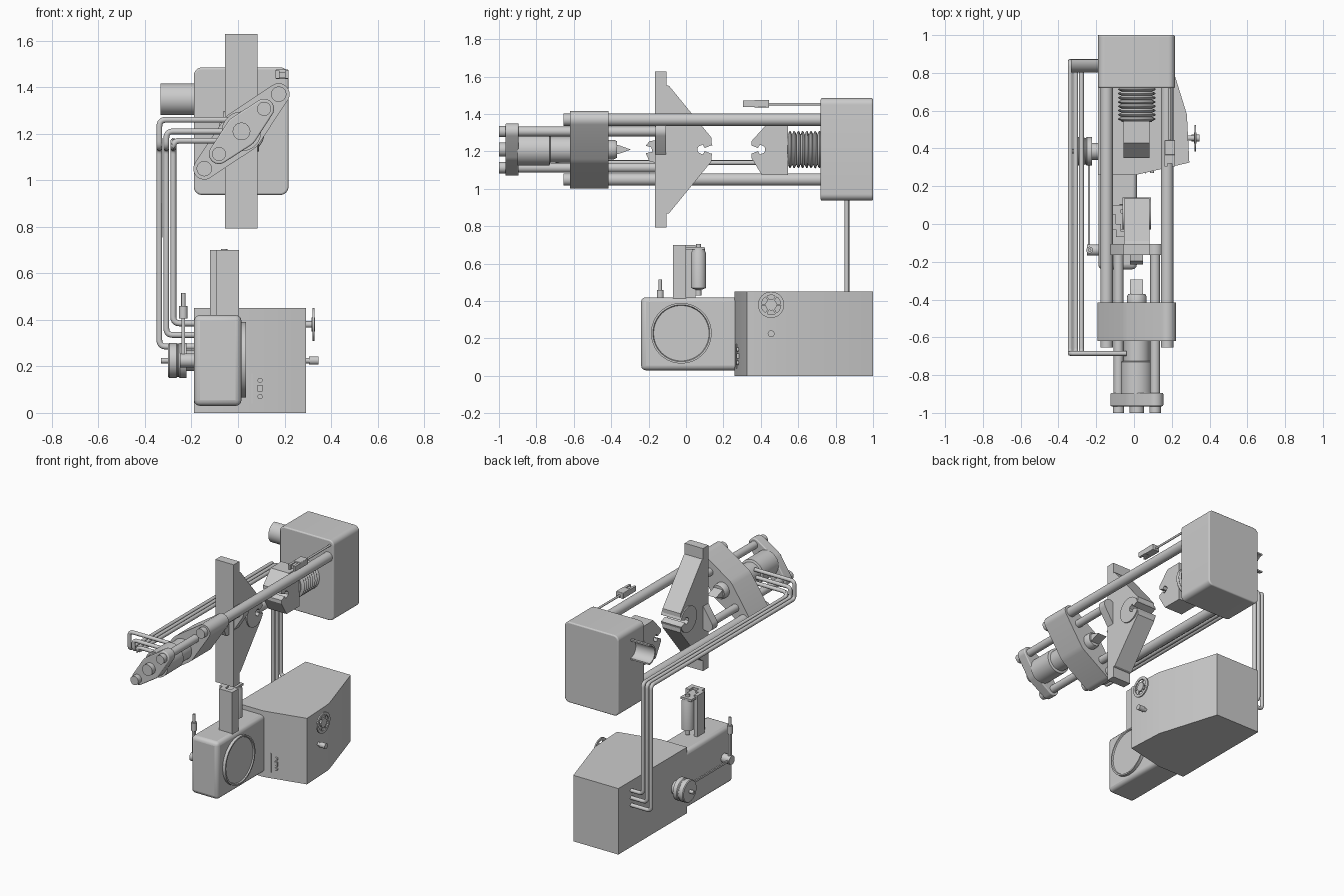
import bpy, bmesh, math
from mathutils import Vector
from mathutils.geometry import convex_hull_2d

if "Cube" in bpy.data.objects:
    bpy.data.objects.remove(bpy.data.objects["Cube"])

CX, CZ = 0.015, 1.21          # centre line of the upper clamping unit
MAP = {'X': lambda a, b, t: (t, a, b), 'Y': lambda a, b, t: (a, t, b), 'Z': lambda a, b, t: (a, b, t)}


def finish(name, bm, bevel=0, seg=3):
    bmesh.ops.remove_doubles(bm, verts=bm.verts, dist=1e-5)
    bmesh.ops.recalc_face_normals(bm, faces=bm.faces)
    me = bpy.data.meshes.new(name)
    bm.to_mesh(me)
    bm.free()
    ob = bpy.data.objects.new(name, me)
    bpy.context.collection.objects.link(ob)
    if bevel:
        m = ob.modifiers.new("bevel", 'BEVEL')
        m.width, m.segments, m.limit_method = bevel, seg, 'ANGLE'
        m.angle_limit = math.radians(40)
    return ob


def prism(name, pts, axis, t0, t1, bevel=0):
    bm = bmesh.new()
    f = MAP[axis]
    rings = [[bm.verts.new(f(a, b, t)) for a, b in pts] for t in (t0, t1)]
    bm.faces.new(rings[0])
    bm.faces.new(rings[1])
    n = len(pts)
    for i in range(n):
        j = (i + 1) % n
        bm.faces.new((rings[0][i], rings[0][j], rings[1][j], rings[1][i]))
    return finish(name, bm, bevel)


def box(name, x0, x1, y0, y1, z0, z1, bevel=0):
    return prism(name, [(x0, y0), (x1, y0), (x1, y1), (x0, y1)], 'Z', z0, z1, bevel)


def lathe(name, profile, axis, a, b, n=40, closed=False):
    """Revolve (radius, position along axis) points around an axis at (a, b)."""
    bm = bmesh.new()
    f = MAP[axis]
    rows = [[bm.verts.new(f(a + r * math.cos(k * math.tau / n), b + r * math.sin(k * math.tau / n), t))
             for k in range(n)] for r, t in profile]
    pairs = list(zip(rows, rows[1:])) + ([(rows[-1], rows[0])] if closed else [])
    for p, q in pairs:
        for k in range(n):
            j = (k + 1) % n
            bm.faces.new((p[k], p[j], q[j], q[k]))
    return finish(name, bm)


def cyl(name, axis, a, b, r, t0, t1, n=32):
    return lathe(name, [(0, t0), (r, t0), (r, t1), (0, t1)], axis, a, b, n)


def hull(circles, n=32):
    pts = [Vector((x + r * math.cos(k * math.tau / n), z + r * math.sin(k * math.tau / n)))
           for x, z, r in circles for k in range(n)]
    return [tuple(pts[i]) for i in convex_hull_2d(pts)]


def lozenge(off, r_end, r_mid):
    return hull([(CX - off, CZ - off, r_end), (CX, CZ, r_mid), (CX + off, CZ + off, r_end)])


def tube(name, pts, r, bend):
    """Pipe with rounded corners."""
    pts = [Vector(p) for p in pts]
    path = [pts[0]]
    for a, p, b in zip(pts, pts[1:], pts[2:]):
        s, e = p + (a - p).normalized() * bend, p + (b - p).normalized() * bend
        path += [s.lerp(p, t).lerp(p.lerp(e, t), t) for t in (0, .2, .4, .6, .8, 1)]
    path.append(pts[-1])
    cu = bpy.data.curves.new(name, 'CURVE')
    cu.dimensions, cu.bevel_depth, cu.bevel_resolution, cu.use_fill_caps = '3D', r, 3, True
    sp = cu.splines.new('POLY')
    sp.points.add(len(path) - 1)
    for q, p in zip(sp.points, path):
        q.co = (*p, 1)
    ob = bpy.data.objects.new(name, cu)
    bpy.context.collection.objects.link(ob)


# --- lower cabinet and front drive housing
prism("base_cabinet", [(-.19, 1), (.15, 1), (.28, .58), (.293, .325), (.01, .26), (-.19, .26)], 'Z', 0, .45)
box("drive_housing", -.189, .015, -.24, .34, .03, .42, .025)
lathe("side_cover", [(0, .027), (.148, .027), (.152, .035), (.162, .035), (.162, .0), (0, .0)], 'X', -.025, .228, 64)

# --- handwheel and push button on the right of the cabinet
lathe("handwheel_rim", [(.052, .32), (.07, .32), (.07, .329), (.052, .329)], 'X', .455, .38, 40, True)
cyl("handwheel_hub", 'X', .455, .38, .03, .317, .33)
cyl("handwheel_shaft", 'X', .455, .38, .014, .27, .32)
for i in range(3):
    a = i * math.pi / 3
    d, p = Vector((math.cos(a), math.sin(a))) * .06, Vector((-math.sin(a), math.cos(a))) * .005
    c = Vector((.455, .38))
    prism("handwheel_spoke", [tuple(c + v) for v in (d + p, -d + p, -d - p, d - p)], 'X', .322, .327)
cyl("side_button_shaft", 'X', .455, .225, .012, .27, .32)
cyl("side_button", 'X', .455, .225, .018, .305, .347)

# --- controls on the angled front panel
for z in (.14, .07):
    cyl("panel_button", 'Y', .095, z, .011, .27, .29, 16)
box("panel_switch", .084, .106, .27, .295, .092, .12)
box("panel_slot", .057, .062, .266, .285, .04, .17)

# --- mast and bottle on the drive housing
prism("mast", [(-.095, -.07), (.005, -.07), (.005, 0), (-.025, 0), (-.025, -.04),
               (-.07, -.04), (-.07, 0), (-.095, 0)], 'Z', .41, .70)
box("bottle_bracket", -.12, -.095, -.03, .05, .41, .70)
box("bottle_clamp", -.11, -.03, -.03, .10, .675, .69)
lathe("bottle", [(0, .43), (.015, .43), (.015, .46), (.04, .47), (.04, .655), (.034, .67),
                 (.034, .68), (0, .68)], 'Z', -.06, .067)
cyl("bottle_cap", 'Z', -.06, .067, .014, .68, .705, 20)

# --- crank disc, link rod and lever on the left side
lathe("crank_disc", [(0, -.30), (.07, -.30), (.075, -.295), (.075, -.265), (.07, -.26), (.07, -.255),
                     (.075, -.25), (.075, -.222), (0, -.222)], 'X', .385, .225, 48)
cyl("crank_shaft", 'X', .385, .225, .012, -.33, -.18)
cyl("crank_collar", 'X', .385, .225, .045, -.222, -.185)
box("link_rod", -.243, -.233, -.13, .385, .218, .232)
cyl("lever_hub", 'X', -.138, .225, .03, -.25, -.185)
box("lever_arm", -.242, -.228, -.148, -.128, .21, .42)
cyl("lever_grip", 'Z', -.235, -.138, .018, .405, .46, 24)
cyl("lever_tip", 'Z', -.235, -.138, .009, .45, .515, 16)

# --- rear platen and the two diagonal tie bars
prism("rear_platen", hull([(x, z, .035) for x in (-.155, .182) for z in (.972, 1.45)]), 'Y', .72, 1, .008)
for s in (-1, 1):
    cyl("tie_bar", 'Y', CX + s * .16, CZ + s * .16, .033, -.655, .73)
    cyl("pull_rod", 'Y', CX + s * .097, CZ + s * .097, .026, -1, -.12)
    cyl("pull_rod_nut", 'Y', CX + s * .097, CZ + s * .097, .03, -1, -.96)

# --- front plate, end plate and crosshead share one lozenge shape
prism("front_plate", lozenge(.16, .047, .092), 'Y', -.62, -.415)
prism("end_plate", lozenge(.097, .043, .072), 'Y', -.965, -.895, .006)
prism("crosshead", lozenge(.097, .043, .072), 'Y', -.163, -.107)

# --- hydraulic cylinder and chisel nozzle
lathe("hydraulic_cylinder", [(0, -.9), (.085, -.9), (.085, -.73), (.07, -.725), (.07, -.61), (0, -.61)], 'Y', CX, CZ, 48)
cyl("cylinder_end_cap", 'Y', CX, CZ, .038, -1, -.96)
lathe("nozzle_collar", [(0, -.42), (.052, -.42), (.052, -.385), (.045, -.37), (0, -.37)], 'Y', CX, CZ)
prism("nozzle_chisel", [(-.38, CZ - .028), (-.35, CZ - .02), (-.295, CZ), (-.35, CZ + .02), (-.38, CZ + .028)],
      'X', -.02, .047)

# --- moving plate with gusset and notched clamp
box("moving_plate", -.055, .083, -.165, -.105, .793, 1.628)
prism("chisel_seat", [(-.16, CZ + .05), (-.195, CZ + .045), (-.215, CZ + .02), (-.185, CZ + .012), (-.18, CZ - .012),
                      (-.215, CZ - .02), (-.195, CZ - .065), (-.16, CZ - .07)], 'X', -.02, .047)
notch = [(.135, .022), (.10, .008), (.09, .026), (.07, .018), (.062, .008)]
up = [(y, CZ + h) for y, h in notch]
slot = up + [(y, CZ - h) for y, h in reversed(notch)]
prism("gusset", [(-.107, 1.555), (-.09, 1.55), (.135, 1.275)] + slot +
      [(.135, 1.145), (-.09, .87), (-.107, .865)], 'X', -.054, .082)
arc = [(.057 + .087 * math.cos(a), CZ + .087 * math.sin(a))
       for a in [math.radians(15 + 330 * i / 40) for i in range(41)]]
prism("clamp_disc", arc + slot[::-1], 'X', -.062, .09)

# --- fixed jaw with matching notch, and bellows behind it
jaw_slot = [(.485 - y, z) for y, z in slot]
prism("fixed_jaw", [(.545, 1.343), (.43, 1.343), (.35, 1.255)] + jaw_slot +
      [(.35, 1.165), (.405, 1.075), (.545, 1.075)], 'X', -.055, .083)
rows = [(0, .54), (.08, .54)]
for i in range(8):
    t = .545 + i * .0225
    rows += [(.08, t), (.096, t + .006), (.1, t + .011), (.096, t + .016), (.08, t + .022)]
lathe("bellows", rows + [(0, .73)], 'Y', CX, CZ, 48)

# --- open half-round chute on the left of the platen
half = [[(.87 - r * math.cos(a), 1.348 + r * math.sin(a)) for a in
         [math.radians(-90 + 180 * i / 24) for i in range(25)]] for r in (.068, .058)]
prism("chute", half[0] + half[1][::-1], 'X', -.333, -.185)

# --- probe sensor above the upper tie bar
box("sensor_body", .162, .217, .365, .445, 1.435, 1.476, .004)
box("sensor_head_left", .162, .178, .305, .37, 1.438, 1.472)
box("sensor_head_right", .201, .217, .305, .37, 1.438, 1.472)
box("sensor_head_bridge", .17, .21, .32, .37, 1.442, 1.466)
cyl("sensor_rod", 'Y', .19, 1.452, .007, .44, .73, 16)

# --- three hydraulic pipes
for x, z, low in ((-.338, 1.26, .285), (-.308, 1.21, .335), (-.278, 1.17, .385)):
    tube("hydraulic_pipe", [(-.04, -.685, z), (x, -.685, z), (x, -.685, 1.14), (x, .86, 1.14),
                            (x, .86, low), (-.18, .86, low)], .013, .028)

bpy.ops.object.select_all(action='DESELECT')
for ob in bpy.data.objects:
    if ob.type == 'MESH':
        ob.select_set(True)
        bpy.context.view_layer.objects.active = ob
bpy.ops.object.shade_smooth_by_angle(angle=math.radians(30))
